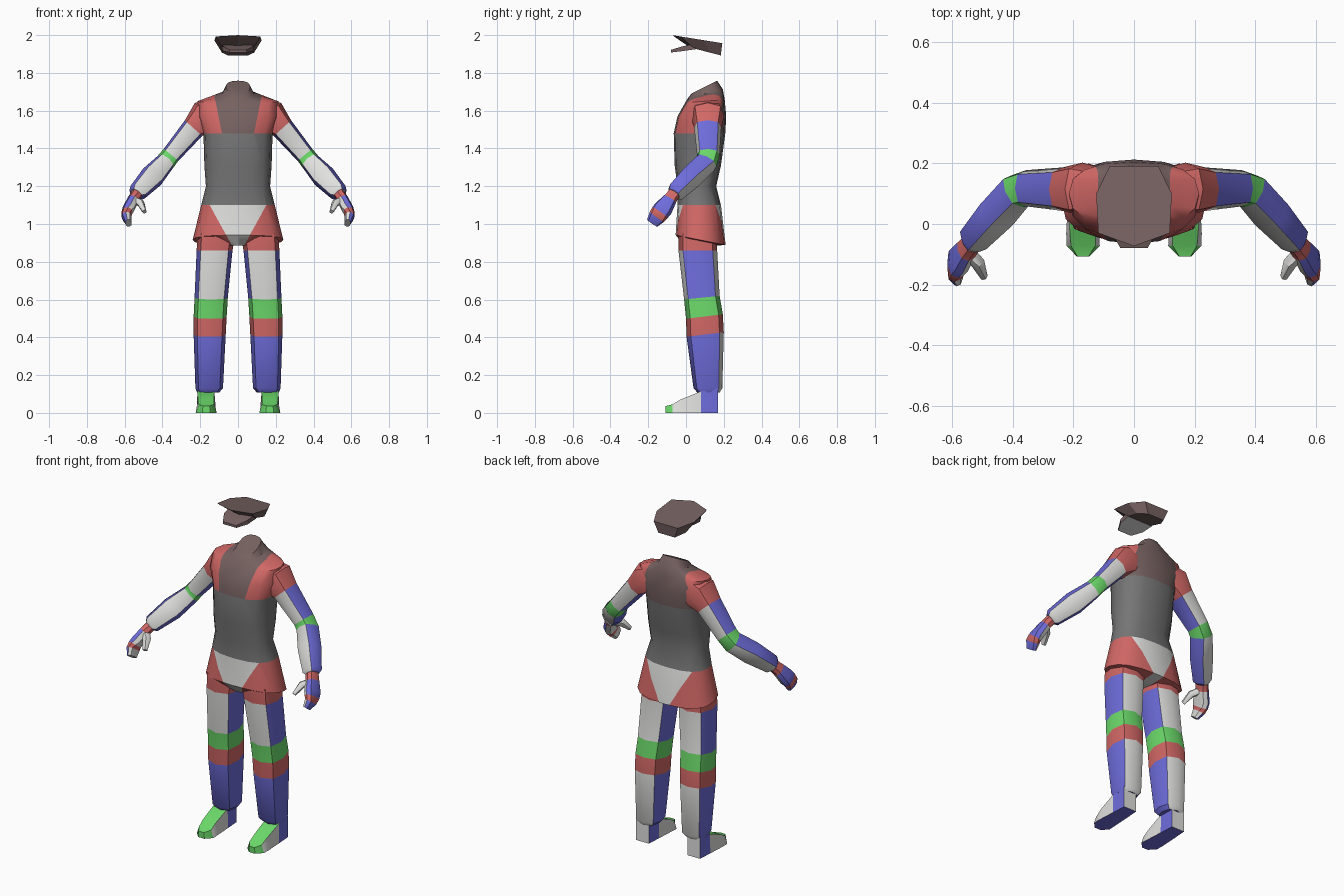
import bpy, bmesh, math
from mathutils import Vector as V

if "Cube" in bpy.data.objects:
    bpy.data.objects.remove(bpy.data.objects["Cube"])

COLOURS = {"white": (.75, .75, .74), "blue": (.155, .15, .70), "red": (.64, .138, .132),
           "green": (.15, .70, .145), "grey": (.18, .18, .18), "brown": (.18, .12, .118)}
MATS = {}
for cname, rgb in COLOURS.items():
    MATS[cname] = bpy.data.materials.new(cname)
    MATS[cname].diffuse_color = (*rgb, 1)
ORDER = list(COLOURS)


def section(c, u, v, n=8, p=0.75):
    """Rounded-box ring about c with half axes u and v."""
    f = lambda t: math.copysign(abs(t) ** p, t) if abs(t) > 1e-6 else 0
    return [c + u * f(math.cos(a)) + v * f(math.sin(a))
            for a in (2 * math.pi * i / n for i in range(n))]


def level(z, xc, hw, yf, yb, slope=0, n=8, p=0.75):
    """Nearly horizontal ring, tilted along y."""
    hd = (yb - yf) / 2
    return section(V((xc, (yf + yb) / 2, z)), V((hw, 0, 0)), V((0, hd, slope * hd)), n, p)


def loft(name, rings, rule, cuts=(), mirror=False, smooth=38):
    """Skin the rings; rule(centre, normal, segment, side) names the colour."""
    bm = bmesh.new()
    ls, li = bm.faces.layers.int.new("seg"), bm.faces.layers.int.new("side")
    vs = [[bm.verts.new(q) for q in r] for r in rings]
    n = len(rings[0])
    for s in range(len(rings) - 1):
        for i in range(n):
            j = (i + 1) % n
            f = bm.faces.new((vs[s][i], vs[s][j], vs[s + 1][j], vs[s + 1][i]))
            f[ls], f[li] = s, i
    for s, ring in ((0, vs[0]), (len(rings) - 2, vs[-1])):
        f = bm.faces.new(ring)
        f[ls], f[li] = s, -1
    for co, no, want in cuts:
        faces = [f for f in bm.faces if want(f.calc_center_median())]
        geom = set(faces)
        for f in faces:
            geom.update(f.edges)
            geom.update(f.verts)
        bmesh.ops.bisect_plane(bm, geom=list(geom), dist=1e-5, plane_co=co, plane_no=no)
    bmesh.ops.recalc_face_normals(bm, faces=bm.faces[:])
    for f in bm.faces:
        f.material_index = ORDER.index(rule(f.calc_center_median(), f.normal, f[ls], f[li]))
    me = bpy.data.meshes.new(name)
    bm.to_mesh(me)
    bm.free()
    for m in MATS.values():
        me.materials.append(m)
    ob = bpy.data.objects.new(name, me)
    bpy.context.collection.objects.link(ob)
    if smooth:
        bpy.ops.object.select_all(action='DESELECT')
        ob.select_set(True)
        bpy.context.view_layer.objects.active = ob
        bpy.ops.object.shade_smooth_by_angle(angle=math.radians(smooth))
    if mirror:
        md = ob.modifiers.new("mirror", 'MIRROR')
        md.use_mirror_merge = False
    return ob


# torso: z, half width, front, back, slope
TORSO = [(.885, .05, -.01, .13, 0), (.915, .24, -.055, .21, -.2), (1.1, .195, -.045, .185, 0),
         (1.2, .17, -.045, .16, 0), (1.31, .178, -.06, .185, 0), (1.48, .183, -.065, .208, 0),
         (1.57, .215, -.045, .213, 0), (1.65, .215, -.005, .205, .08),
         (1.69, .085, .01, .195, .25), (1.725, .064, .03, .165, .5)]


def yoke(c):
    """Half width of the chest panel at a height."""
    return .085 + .2 * (c.z - 1.48) if c.y < .1 else .19 - .35 * (c.z - 1.48)


def torso_colour(c, n, s, i):
    if c.z < 1.1:
        return "white" if abs(c.x) < .04 + .55 * (c.z - .9) else "red"
    if c.z < 1.48:
        return "grey"
    return "brown" if c.z > 1.675 or abs(c.x) < yoke(c) else "red"


cuts = []
for sx in (-1, 1):
    cuts += [(V((sx * .04, 0, .9)), V((sx, 0, -.55)), lambda c: c.z < 1.1),
             (V((sx * .085, 0, 1.48)), V((sx, 0, -.2)), lambda c: c.z > 1.48 and c.y < .1),
             (V((sx * .19, 0, 1.48)), V((sx, 0, .35)), lambda c: c.z > 1.48 and c.y > .1)]
loft("torso", [level(z, 0, hw, a, b, sl, 16, .8) for z, hw, a, b, sl in TORSO], torso_colour, cuts)


def quadrant(i, front="white"):
    """Side colour of an eight-sided limb: blue at the sides."""
    return "blue" if i in (0, 3, 4, 7) else ("white" if i in (1, 2) else front)


# legs: z, centre x, half width, front, back, slope
LEG = [(.95, .115, .1, -.04, .165, 0), (.86, .124, .095, -.04, .165, 0),
       (.61, .142, .088, -.01, .178, .1), (.51, .1475, .0875, 0, .195, .12),
       (.415, .15, .085, .003, .2, .12), (.13, .1525, .073, .04, .192, 0),
       (.108, .158, .058, .06, .178, 0)]
LEG_BANDS = ["red", None, "green", "red", None, None]
loft("leg", [level(*r) for r in LEG],
     lambda c, n, s, i: LEG_BANDS[s] or quadrant(i, "white" if s == 1 else "blue"), mirror=True)


# feet: box sections along y (y, centre x, bottom half width, top half width, top z)
def foot_colour(c, n, s, i):
    if n.z < -.7:
        return "blue"
    if s == 0:
        return "blue" if abs(n.x) > .6 else "white"
    return "green" if n.z > .5 or s == 3 else "white"


FOOT = [(.17, .17, .042, .042, .13), (.08, .17, .048, .045, .115), (-.03, .17, .054, .042, .07),
        (-.072, .168, .055, .04, .045), (-.108, .168, .02, .018, .036)]
loft("foot", [[V((x - b, y, 0)), V((x + b, y, 0)), V((x + t, y, z)), V((x - t, y, z))]
              for y, x, b, t, z in FOOT], foot_colour, mirror=True)


def tube(path):
    """Eight-sided rings square to a path of (x, y, z, outer radius, front radius)."""
    pts, rings = [V(q[:3]) for q in path], []
    for k, q in enumerate(path):
        t = (pts[min(k + 1, len(pts) - 1)] - pts[max(k - 1, 0)]).normalized()
        back = V((0, 1, 0))
        back = (back - t * t.dot(back)).normalized()
        out = back.cross(t).normalized()
        if out.x < 0:
            out = -out
        rings.append(section(pts[k], out * q[3], back * q[4]))
    return rings


# arms with sleeve cap, elbow band and cuff
ARM = [(.11, .115, 1.61, .06, .07), (.17, .115, 1.57, .092, .088), (.235, .115, 1.508, .062, .072),
       (.355, .118, 1.365, .05, .06), (.387, .108, 1.325, .052, .06),
       (.455, .03, 1.25, .064, .056), (.532, -.055, 1.168, .05, .047), (.54, -.064, 1.158, .034, .036)]
ARM_BANDS = ["red", "red", None, "green", None, None, None]
loft("arm", tube(ARM), lambda c, n, s, i: ARM_BANDS[s] or quadrant(i), mirror=True)

# hands: wrist band, palm, finger band, tips
HAND = [(.53, -.055, 1.168, .03, .034), (.55, -.08, 1.138, .03, .036), (.556, -.088, 1.128, .03, .04),
        (.58, -.122, 1.08, .032, .052), (.588, -.138, 1.06, .029, .05),
        (.59, -.154, 1.038, .026, .046), (.58, -.178, 1.005, .016, .034)]
HAND_BANDS = ["red", "red", None, None, "red", None]
loft("hand", tube(HAND),
     lambda c, n, s, i: HAND_BANDS[s] or ("blue" if n.x > -.1 and i != 5 else "white"), mirror=True)
THUMB = [(.55, -.09, 1.125, .02, .022), (.515, -.13, 1.11, .02, .022), (.495, -.175, 1.065, .011, .013)]
loft("thumb", tube(THUMB), lambda c, n, s, i: "white", mirror=True)

# cap: seven-sided tilted crown, wider at the top
PLAN = [(0, -.073), (.118, -.03), (.125, .1), (.08, .192), (-.08, .192), (-.125, .1), (-.118, -.03)]
crown = [V((x, y, 1.988 - .16 * y)) for x, y in PLAN]
band = [V((x * .68, .02 + (y + .073) * .62, 1.935 - .16 * (y + .073))) for x, y in PLAN]
loft("cap", [band, crown], lambda c, n, s, i: "brown", smooth=0)

# cap visor, pale underneath
VISOR = [(.05, .085, 1.925, 1.955), (-.02, .078, 1.915, 1.94), (-.08, .045, 1.908, 1.922)]
loft("cap_visor", [[V((-w, y, a)), V((w, y, a)), V((w, y, b)), V((-w, y, b))] for y, w, a, b in VISOR],
     lambda c, n, s, i: "white" if n.z < -.5 else "brown", smooth=0)

for m in bpy.data.materials:
    if m.users and not m.is_grease_pencil:
        m.use_nodes = True
        m.node_tree.nodes["Principled BSDF"].inputs["Base Color"].default_value = m.diffuse_color
